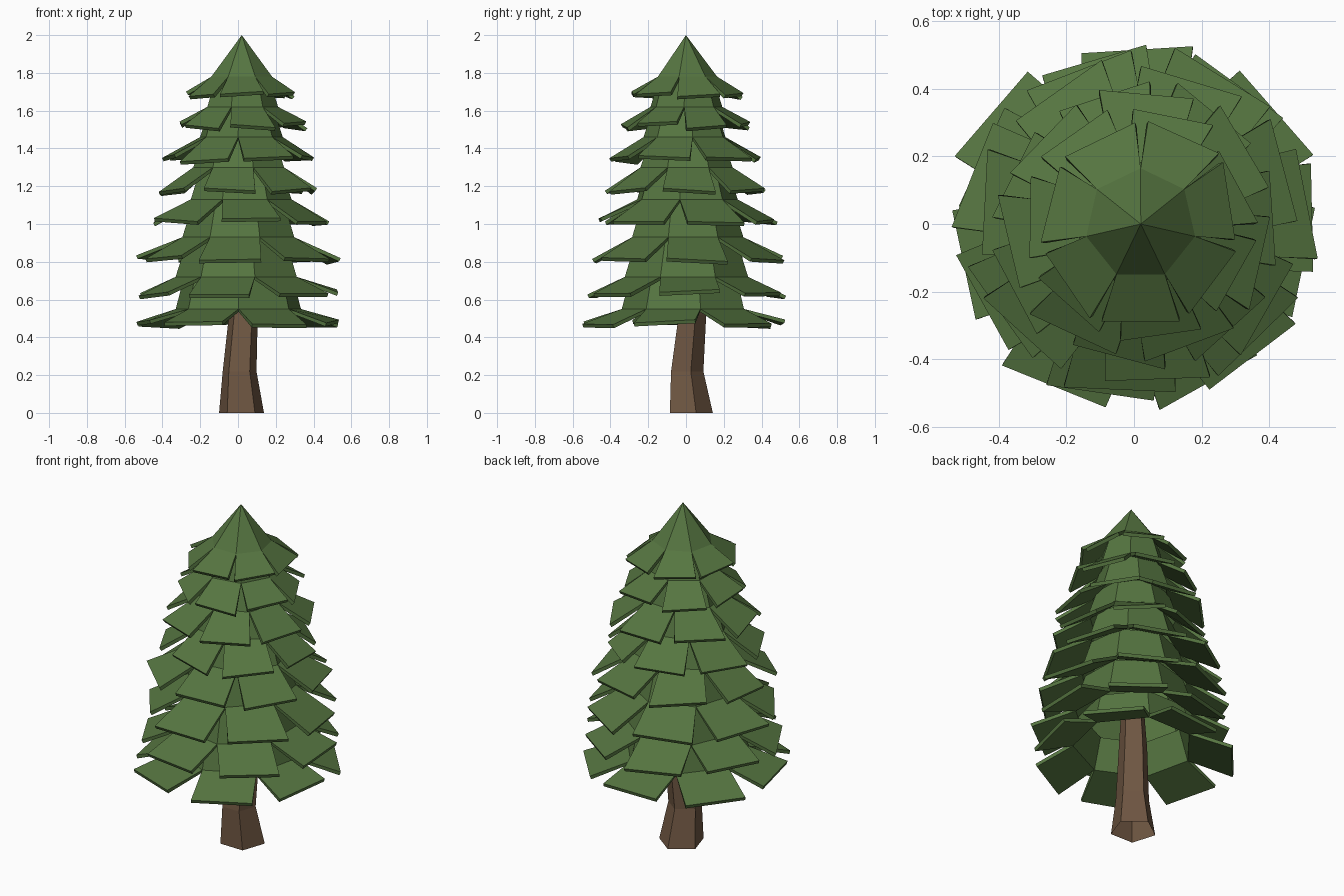
import bpy, bmesh, math, random
from mathutils import Vector

if "Cube" in bpy.data.objects:
    bpy.data.objects.remove(bpy.data.objects["Cube"])

random.seed(4)
SIDES = 7


def material(name, rgb):
    m = bpy.data.materials.new(name)
    m.diffuse_color = (*rgb, 1)
    m.use_nodes = True
    m.node_tree.nodes["Principled BSDF"].inputs["Base Color"].default_value = m.diffuse_color
    return m


def make_object(name, bm, mat):
    bmesh.ops.recalc_face_normals(bm, faces=bm.faces)
    mesh = bpy.data.meshes.new(name)
    bm.to_mesh(mesh)
    bm.free()
    mesh.materials.append(mat)
    ob = bpy.data.objects.new(name, mesh)
    bpy.context.collection.objects.link(ob)
    return ob


bark = material("bark", (0.16, 0.095, 0.055))
needles = material("needles", (0.092, 0.178, 0.052))

# Trunk: five-sided, slightly bent and flared, open at the foot (x, y, z, radius)
bm = bmesh.new()
rings = []
for x, y, z, r in [(0.018, 0.017, 0, 0.125), (0.008, -0.002, 0.22, 0.094),
                   (0.028, 0.027, 0.52, 0.08), (0.025, 0.02, 0.75, 0.065)]:
    rings.append([bm.verts.new((x + r * math.cos(math.radians(17 + 72 * i)),
                                y + r * math.sin(math.radians(17 + 72 * i)), z))
                  for i in range(5)])
for a, b in zip(rings, rings[1:]):
    for i in range(5):
        j = (i + 1) % 5
        bm.faces.new((a[i], a[j], b[j], b[i]))
bm.faces.new(rings[-1])
make_object("trunk", bm, bark)


def branch_tier(name, ring_z, ring_r, tip_z, tip_r, width, angle, top_z, top_r):
    """Seven-sided skirt whose rim splits into flaring, slightly uneven flaps."""
    bm = bmesh.new()
    cx = 0.02 * (ring_z - 0.4) / 1.4
    step = math.tau / SIDES
    start = math.radians(angle) - step / 2

    def ring_at(r, z):
        return [bm.verts.new((cx + r * math.cos(start + i * step),
                              r * math.sin(start + i * step), z))
                for i in range(SIDES)]

    ring = ring_at(ring_r, ring_z)
    # the top tier closes in a point, the others run up under the next tier
    upper = ring_at(top_r, top_z) if top_r else [bm.verts.new((0.02, 0, top_z))]
    for i in range(SIDES):
        j = (i + 1) % SIDES
        a, b = ring[i], ring[j]
        bm.faces.new((upper[i], a, b, upper[j]) if top_r else (upper[0], a, b))
        mid = start + (i + 0.5) * step
        out = Vector((math.cos(mid), math.sin(mid), 0))
        side = Vector((-out.y, out.x, 0))
        reach = tip_r + random.uniform(-0.015, 0.015)
        swing = random.uniform(-0.012, 0.012)
        roll = random.uniform(-0.01, 0.01)
        drop = tip_z + random.uniform(-0.01, 0.015)
        ends = []
        for s in (-1, 1):
            p = out * (reach + s * swing) + side * (s * width / 2 + swing)
            ends.append(bm.verts.new((p.x + cx, p.y, drop + s * roll)))
        bm.faces.new((a, ends[0], ends[1], b))
    ob = make_object(name, bm, needles)
    # make sure the outer skin faces upward before thickening
    if ob.data.polygons[0].normal.z < 0:
        ob.data.flip_normals()
    mod = ob.modifiers.new("thickness", 'SOLIDIFY')
    mod.thickness = 0.02
    mod.offset = -1


# Foliage tiers, bottom to top:
# rim height, rim radius, tip height, tip reach, flap width, first flap angle
tiers = [
    (0.55, 0.340, 0.475, 0.525, 0.33, -64),
    (0.72, 0.335, 0.635, 0.510, 0.32, -101),
    (0.93, 0.305, 0.815, 0.495, 0.33, -95),
    (1.13, 0.275, 1.020, 0.465, 0.31, -84),
    (1.30, 0.250, 1.180, 0.405, 0.28, -100),
    (1.46, 0.225, 1.345, 0.375, 0.28, -68),
    (1.62, 0.195, 1.525, 0.320, 0.24, -80),
    (1.78, 0.165, 1.690, 0.285, 0.23, -90),
]
for n, t in enumerate(tiers, 1):
    if n < len(tiers):
        above = tiers[n]
        branch_tier(f"branch_tier_{n}", *t, above[0], above[1] * 0.88)
    else:
        branch_tier(f"branch_tier_{n}", *t, 2.0, 0)
